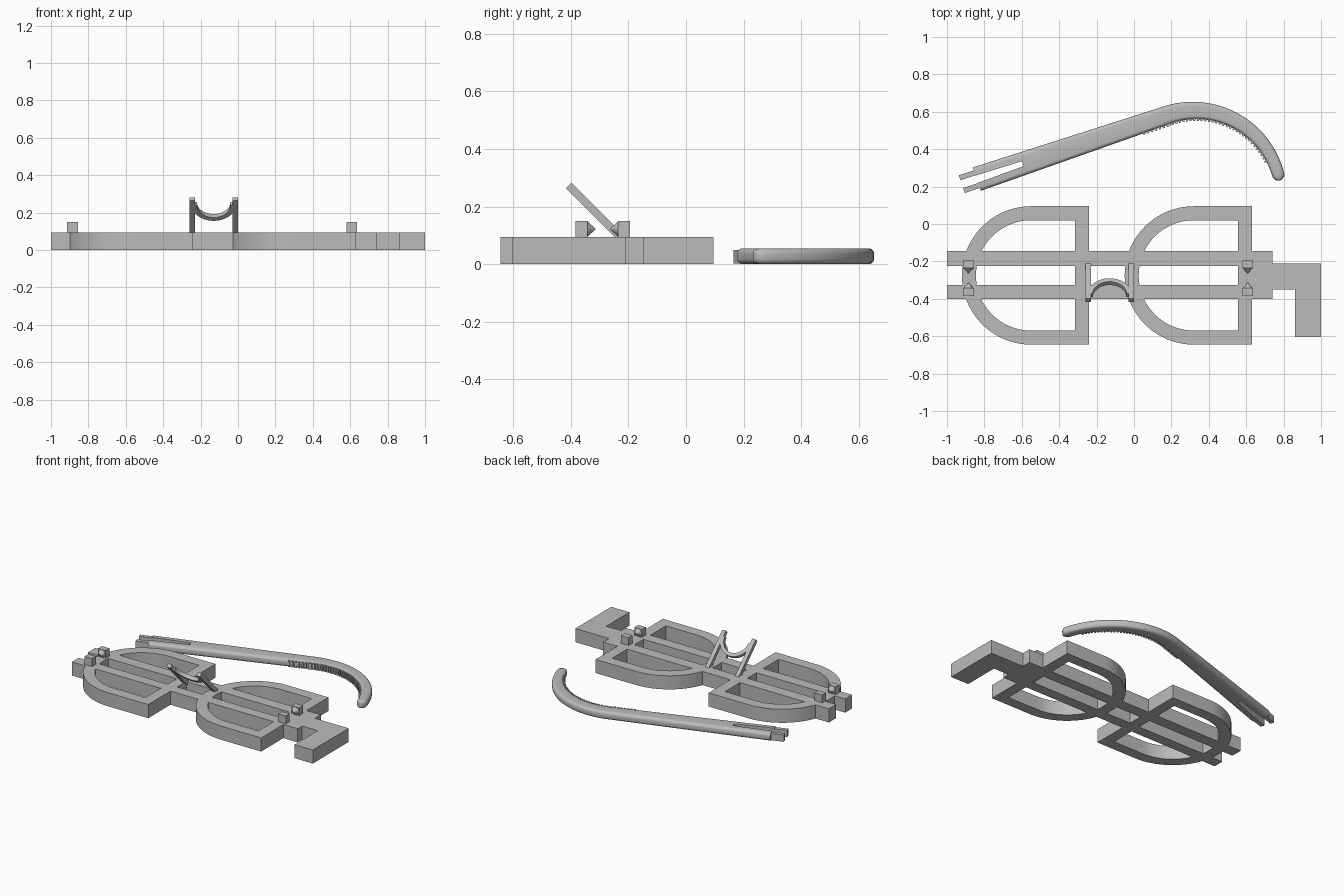
import bpy, bmesh
from math import sin, cos, pi, radians, atan2
from mathutils import Matrix, Vector

cube = bpy.data.objects.get("Cube")
if cube:
    bpy.data.objects.remove(cube, do_unlink=True)

grey = bpy.data.materials.new("plain grey")
grey.use_nodes = True
COLOUR = (0.5, 0.5, 0.5, 1)
grey.diffuse_color = COLOUR
grey.node_tree.nodes["Principled BSDF"].inputs["Base Color"].default_value = COLOUR


def finish(name, bm, matrix=None, smooth=None):
    if matrix:
        bm.transform(matrix)
    bmesh.ops.recalc_face_normals(bm, faces=bm.faces)
    mesh = bpy.data.meshes.new(name)
    bm.to_mesh(mesh)
    bm.free()
    mesh.materials.append(grey)
    obj = bpy.data.objects.new(name, mesh)
    bpy.context.collection.objects.link(obj)
    if smooth:
        shade(obj, smooth)
    return obj


def shade(obj, angle):
    bpy.ops.object.select_all(action='DESELECT')
    obj.select_set(True)
    bpy.context.view_layer.objects.active = obj
    bpy.ops.object.shade_smooth_by_angle(angle=radians(angle))


def prism(name, outline, z0, z1, matrix=None, smooth=None):
    """Extrude a closed flat outline from z0 to z1."""
    bm = bmesh.new()
    face = bm.faces.new([bm.verts.new((x, y, z0)) for x, y in outline])
    ext = bmesh.ops.extrude_face_region(bm, geom=[face])
    top = [v for v in ext["geom"] if isinstance(v, bmesh.types.BMVert)]
    bmesh.ops.translate(bm, verts=top, vec=(0, 0, z1 - z0))
    return finish(name, bm, matrix, smooth)


def box(name, x0, x1, y0, y1, z0, z1, matrix=None):
    return prism(name, [(x0, y0), (x1, y0), (x1, y1), (x0, y1)], z0, z1, matrix)


def ring_prism(name, outer, inner, z0, z1):
    """Extrude the band between two outlines of equal point count."""
    bm = bmesh.new()
    loops = [[bm.verts.new((x, y, z)) for x, y in line]
             for line, z in ((outer, z0), (outer, z1), (inner, z1), (inner, z0))]
    n = len(outer)
    for k in range(4):
        a, b = loops[k], loops[(k + 1) % 4]
        for i in range(n):
            j = (i + 1) % n
            bm.faces.new((a[i], a[j], b[j], b[i]))
    return finish(name, bm, smooth=30)


def arc(cx, cy, r, a0, a1, n):
    return [(cx + r * cos(radians(a0 + (a1 - a0) * i / n)),
             cy + r * sin(radians(a0 + (a1 - a0) * i / n))) for i in range(n + 1)]


# Front frame: two D-shaped rims, two long rails and the hooked end tab
H = 0.095
MID = -0.275


def d_outline(cx, r, right):
    return arc(cx, MID, r, 90, 270, 40) + [(right, MID - r), (right, MID + r)]


for side, shift in (("right", 0), ("left", 0.87)):
    cx = -0.55 + shift
    ring_prism(side + "_rim", d_outline(cx, 0.37, -0.24 + shift),
               d_outline(cx, 0.295, -0.315 + shift), 0, H)

box("upper_rail", -1, 0.74, -0.225, -0.145, 0, H)
box("lower_rail", -1, 0.74, -0.4, -0.325, 0, H)
prism("end_tab", [(0.63, -0.21), (1, -0.21), (1, -0.605), (0.86, -0.605),
                  (0.86, -0.35), (0.63, -0.35)], 0, H)

# Hinge lugs with facing conical points
for side, x in (("right", -0.885), ("left", 0.608)):
    for level, y, d in (("upper", -0.215, -1), ("lower", -0.363, 1)):
        box(f"{side}_{level}_lug", x - 0.029, x + 0.029, y - 0.021, y + 0.021, H - 0.01, 0.15)
        bm = bmesh.new()
        bmesh.ops.create_cone(bm, cap_ends=True, segments=24, radius1=0.027,
                              radius2=0.002, depth=0.028)
        place = Matrix.Translation((x, y + d * 0.034, 0.122)) @ Matrix.Rotation(-d * pi / 2, 4, 'X')
        finish(f"{side}_{level}_point", bm, place, 40)

# Nose rest: sloping plane leaning forward at 45 degrees
k = 0.5 ** 0.5
slope = Matrix(((1, 0, 0, -0.13), (0, -k, k, -0.229), (0, k, k, H), (0, 0, 0, 1)))
for side, s in (("right", -1), ("left", 1)):
    x = s * 0.115
    box(side + "_nose_post", x - 0.014, x + 0.014, -0.015, 0.252, -0.013, 0.013, slope)
prism("nose_saddle", arc(0, 0.215, 0.115, 180, 360, 28) + arc(0, 0.215, 0.09, 360, 180, 28),
      -0.013, 0.013, slope, 30)

# Temple arm: rounded section lofted along a straight run and a curved ear hook
T = 0.0275
CENTRE = Vector((0.31, 0.15))
start = Vector((-0.84, 0.24))
path = []          # (point, left normal, half width)
bend = Vector((0.174, 0.581))
run = (bend - start).normalized()
side_dir = Vector((-run.y, run.x))
for i in range(11):
    t = i / 10
    path.append((start.lerp(bend, t), side_dir, 0.066 - 0.016 * t))
for i in range(1, 33):
    t = i / 32
    a = radians(107.5 - 93.5 * t)
    n = Vector((cos(a), sin(a)))
    path.append((CENTRE + n * (0.452 + 0.023 * t), n, 0.05 - 0.017 * t))

rows = [(p, n, w, 1) for p, n, w in path]
end, n, w = path[-1]
ahead = Vector((n.y, -n.x))
for i in range(1, 7):
    a = radians(14 * i)
    rows.append((end + ahead * w * sin(a), n, w * cos(a), 0.55 + 0.45 * cos(a)))


def section(w, h):
    r = min(0.02, w * 0.9, h * 0.9)
    pts = []
    for q, (sx, sz) in enumerate(((1, 1), (-1, 1), (-1, -1), (1, -1))):
        pts += arc(sx * (w - r), sz * (h - r), r, 90 * q, 90 * q + 90, 5)
    return pts


bm = bmesh.new()
rings = []
for p, n, w, f in rows:
    rings.append([bm.verts.new((p.x + n.x * u, p.y + n.y * u, T + v))
                  for u, v in section(w, T * f)])
for a, b in zip(rings, rings[1:]):
    for i in range(len(a)):
        j = (i + 1) % len(a)
        bm.faces.new((a[i], a[j], b[j], b[i]))
bm.faces.new(rings[0])
bm.faces.new(rings[-1])
arm = finish("temple_arm", bm)

# Slot that splits the hinge end into two prongs
along = Matrix.Translation((start.x, start.y, 0)) @ Matrix.Rotation(atan2(run.y, run.x), 4, 'Z')
cutter = prism("slot_cutter", [(-0.1, -0.023), (0.26, -0.014), (0.26, 0.014), (-0.1, 0.023)],
               -0.1, 0.2, along)
cutter.hide_render = True
cutter.hide_viewport = True
cut = arm.modifiers.new("slot", 'BOOLEAN')
cut.object = cutter
cut.solver = 'EXACT'
bpy.context.view_layer.objects.active = arm
bpy.ops.object.modifier_apply(modifier="slot")
bpy.data.objects.remove(cutter, do_unlink=True)
shade(arm, 35)

# Hinge tongues on the prongs
for name, s in (("upper", 1), ("lower", -1)):
    lo, hi = sorted((s * 0.022, s * 0.05))
    box(name + "_hinge_tongue", -0.085, 0.03, lo, hi, 0.003, 0.05, along)

# Grip teeth along the inner edge of the hook
bm = bmesh.new()


def tooth(p, n, w):
    c = p - n * w
    m = (Matrix.Translation((c.x, c.y, T)) @ Matrix.Rotation(atan2(n.y, n.x), 4, 'Z')
         @ Matrix.Diagonal((0.018, 0.011, 0.042, 1)))
    bmesh.ops.create_cube(bm, size=1, matrix=m)


for i in range(7):
    tooth(bend - run * (0.022 * i + 0.012), side_dir, 0.051)
for i in range(31):
    t = i / 34
    a = radians(107.5 - 93.5 * t)
    n = Vector((cos(a), sin(a)))
    tooth(CENTRE + n * (0.452 + 0.023 * t), n, 0.05 - 0.017 * t)
finish("grip_teeth", bm)
